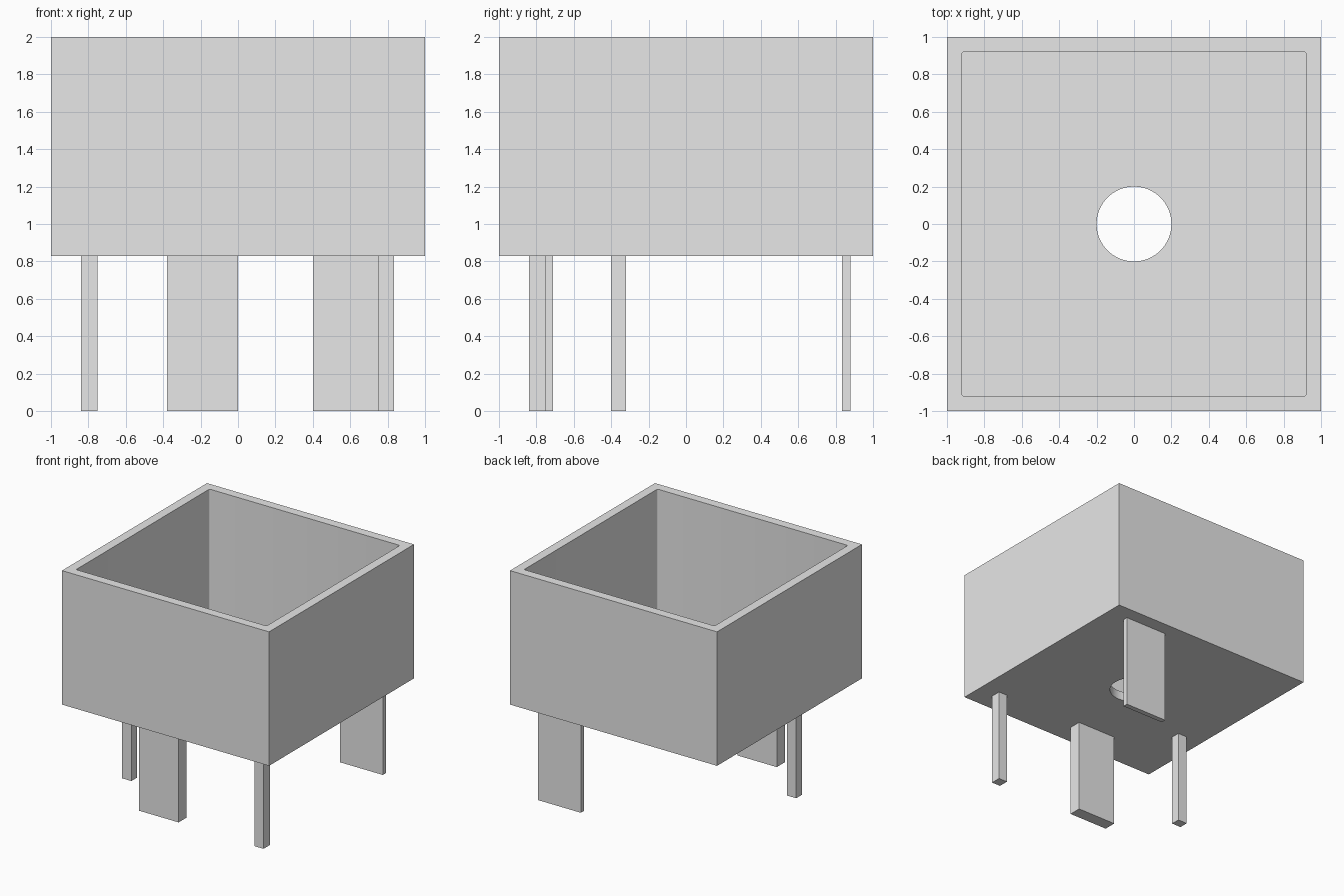
import bpy
import bmesh
from mathutils import Matrix, Vector

default = bpy.data.objects.get("Cube")
if default:
    bpy.data.objects.remove(default, do_unlink=True)

BASE, TOP, WALL = 0.83, 2.0, 0.08
HOLE_RADIUS = 0.2

grey = bpy.data.materials.new("light grey")
grey.use_nodes = True
colour = (0.8, 0.8, 0.8, 1)
grey.diffuse_color = colour
grey.node_tree.nodes["Principled BSDF"].inputs["Base Color"].default_value = colour


def finish(name, bm):
    mesh = bpy.data.meshes.new(name)
    bm.to_mesh(mesh)
    bm.free()
    mesh.materials.append(grey)
    obj = bpy.data.objects.new(name, mesh)
    bpy.context.collection.objects.link(obj)
    return obj


def block(name, xs, ys, zs, corner=0):
    """Box between the given limits, with optional rounded upright edges."""
    bm = bmesh.new()
    low, high = (Vector(p) for p in zip(xs, ys, zs))
    matrix = Matrix.Translation((low + high) / 2) @ Matrix.Diagonal((*(high - low), 1))
    bmesh.ops.create_cube(bm, size=1, matrix=matrix)
    if corner:
        upright = [e for e in bm.edges
                   if abs(e.verts[0].co.z - e.verts[1].co.z) > corner]
        bmesh.ops.bevel(bm, geom=upright, offset=corner, segments=4,
                        profile=0.5, affect='EDGES')
    return finish(name, bm)


def cut(target, cutter):
    cutter.hide_render = True
    mod = target.modifiers.new(cutter.name, 'BOOLEAN')
    mod.operation = 'DIFFERENCE'
    mod.solver = 'EXACT'
    mod.object = cutter
    bpy.ops.object.select_all(action='DESELECT')
    target.select_set(True)
    bpy.context.view_layer.objects.active = target
    bpy.ops.object.modifier_apply(modifier=mod.name)
    bpy.data.objects.remove(cutter, do_unlink=True)


# Open-topped planter box
box = block("planter_box", (-1, 1), (-1, 1), (BASE, TOP))
inner = 1 - WALL
cut(box, block("cavity", (-inner, inner), (-inner, inner),
               (BASE + WALL, TOP + WALL), corner=0.012))

# Round drain hole through the floor
bm = bmesh.new()
bmesh.ops.create_cone(bm, cap_ends=True, segments=64, radius1=HOLE_RADIUS,
                      radius2=HOLE_RADIUS, depth=4 * WALL,
                      matrix=Matrix.Translation((0, 0, BASE + WALL / 2)))
cut(box, finish("drain_hole", bm))
bpy.ops.object.shade_smooth_by_angle()

# Four uneven legs: two posts and two flat plates
legs = {
    "right_post_leg": ((-0.84, -0.75), (-0.40, -0.32)),
    "left_post_leg": ((0.75, 0.835), (-0.84, -0.75)),
    "front_plate_leg": ((-0.38, 0.0), (-0.82, -0.71)),
    "back_plate_leg": ((0.40, 0.815), (0.835, 0.88)),
}
for name, (xs, ys) in legs.items():
    block(name, xs, ys, (0, BASE))
